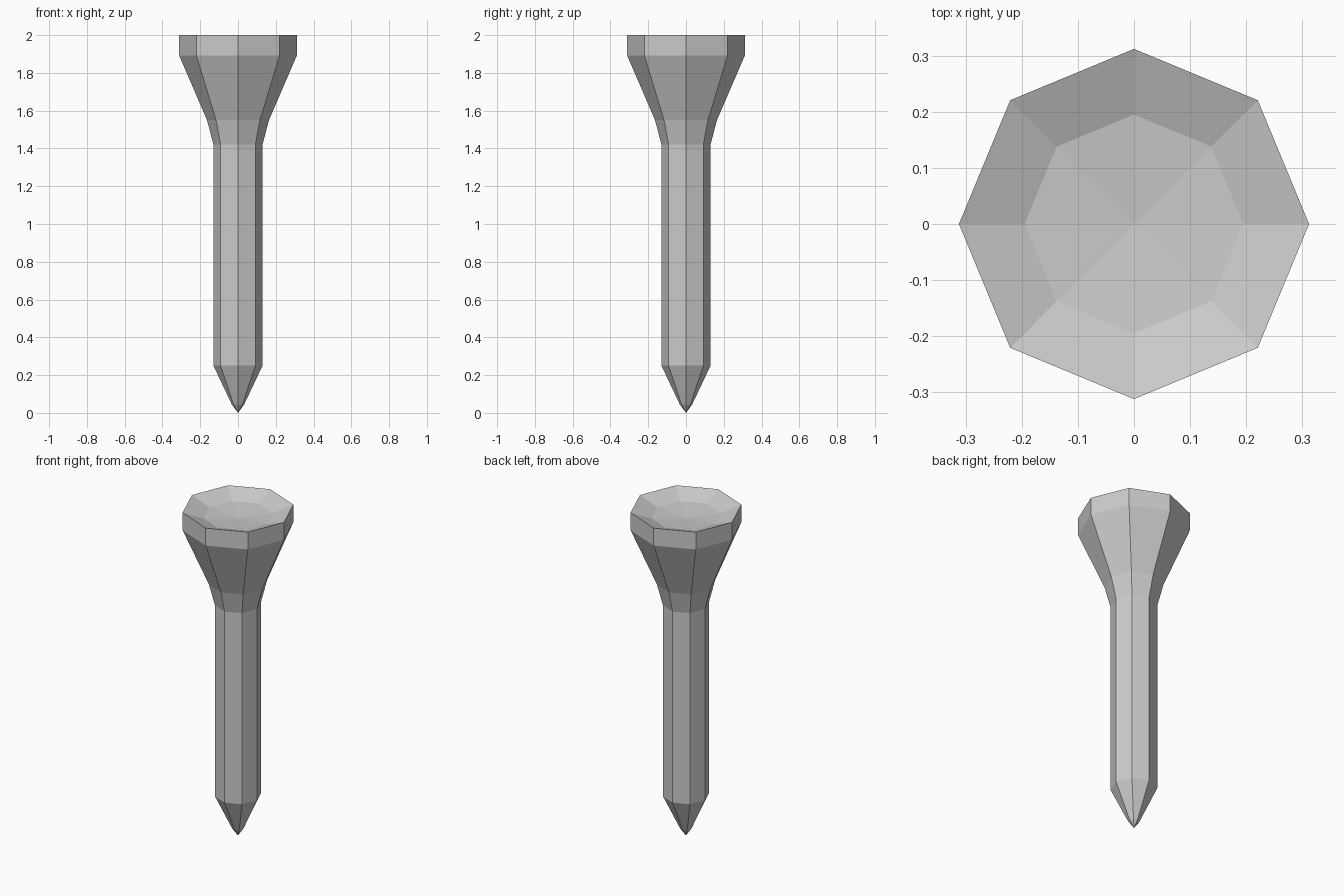
import bpy, bmesh
from math import cos, sin, pi

if "Cube" in bpy.data.objects:
    bpy.data.objects.remove(bpy.data.objects["Cube"])

SIDES = 8

# Outer profile from tip to rim, then into the shallow cup (radius, height)
TIP_Z, CUP_Z = 0.0, 1.94
PROFILE = [(0.033, 0.045), (0.13, 0.25), (0.13, 1.42), (0.164, 1.55),
           (0.312, 1.893), (0.312, 2.0), (0.195, 1.957)]

bm = bmesh.new()
rings = [[bm.verts.new((r * cos(2 * pi * i / SIDES), r * sin(2 * pi * i / SIDES), z))
          for i in range(SIDES)] for r, z in PROFILE]
tip = bm.verts.new((0, 0, TIP_Z))
cup = bm.verts.new((0, 0, CUP_Z))

# Lathe walls, pointed tip and cup floor
for i in range(SIDES):
    j = (i + 1) % SIDES
    for low, high in zip(rings, rings[1:]):
        bm.faces.new((low[i], low[j], high[j], high[i]))
    bm.faces.new((tip, rings[0][j], rings[0][i]))
    bm.faces.new((cup, rings[-1][i], rings[-1][j]))
bmesh.ops.recalc_face_normals(bm, faces=bm.faces)

mesh = bpy.data.meshes.new("tee_peg")
bm.to_mesh(mesh)
bm.free()
bpy.context.collection.objects.link(bpy.data.objects.new("tee_peg", mesh))
